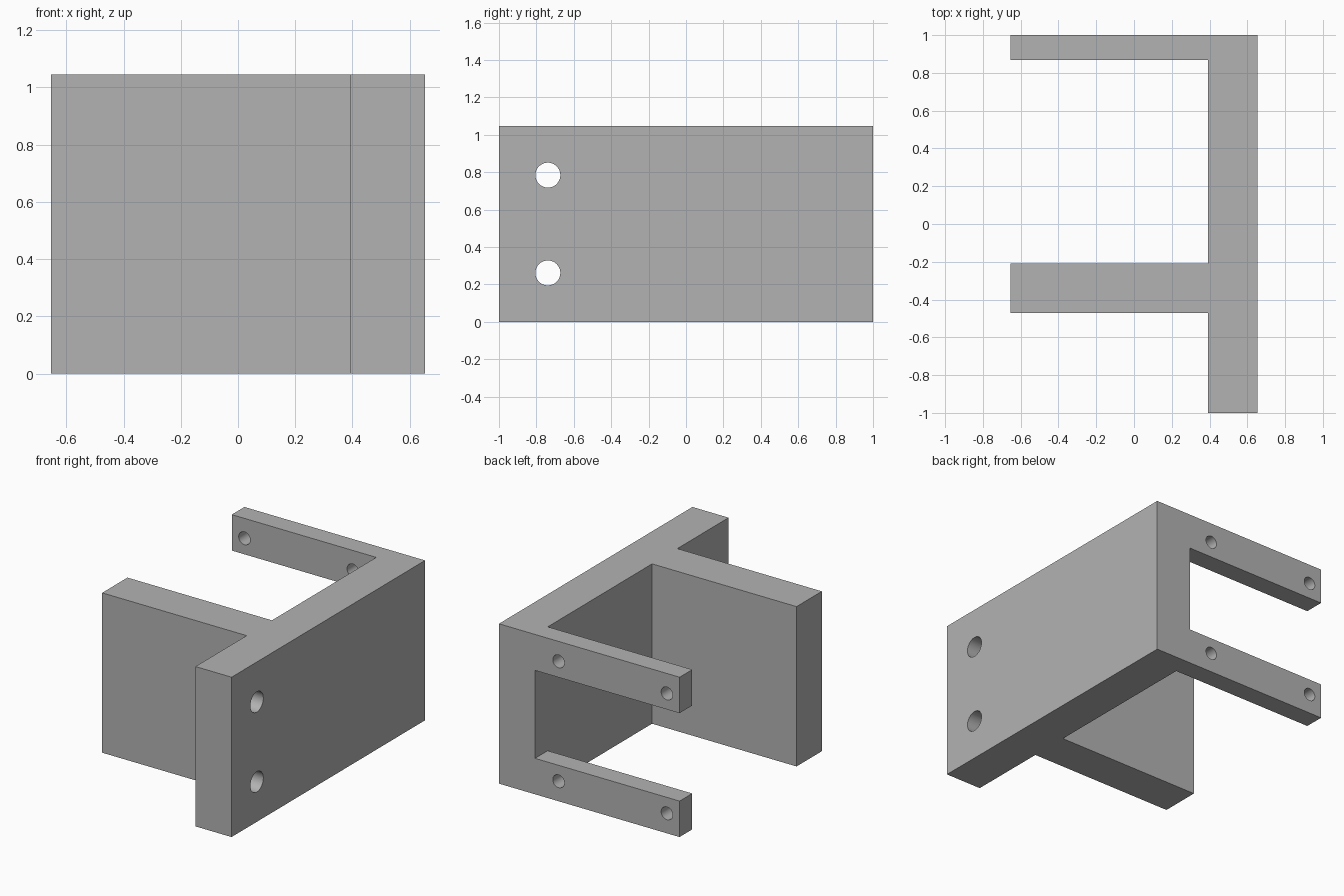
import bpy, bmesh
from math import radians, pi
from mathutils import Matrix, Vector

cube = bpy.data.objects.get("Cube")
if cube:
    bpy.data.objects.remove(cube, do_unlink=True)

U = 2 / 76.5                      # one design unit
W, D, H = 50 * U, 76.5 * U, 40 * U
PLATE, ARM, PRONG = 10 * U, 5 * U, 9 * U
R, B = W / 2, D / 2               # outer right and back faces

grey = bpy.data.materials.new("plain grey")
grey.use_nodes = True
colour = (0.45, 0.45, 0.45, 1)
grey.diffuse_color = colour
grey.node_tree.nodes["Principled BSDF"].inputs["Base Color"].default_value = colour


def add_object(name, bm):
    bmesh.ops.recalc_face_normals(bm, faces=bm.faces)
    mesh = bpy.data.meshes.new(name)
    bm.to_mesh(mesh)
    bm.free()
    mesh.materials.append(grey)
    obj = bpy.data.objects.new(name, mesh)
    bpy.context.collection.objects.link(obj)
    return obj


def box(name, lo, hi):
    lo, hi = Vector(lo), Vector(hi)
    bm = bmesh.new()
    bmesh.ops.create_cube(bm, size=1, matrix=Matrix.Translation((lo + hi) / 2)
                          @ Matrix.Diagonal((*(hi - lo), 1)))
    return add_object(name, bm)


def drill(name, centre, radius, axis):
    bm = bmesh.new()
    bmesh.ops.create_cone(bm, cap_ends=True, segments=48, radius1=radius, radius2=radius,
                          depth=0.6, matrix=Matrix.Translation(centre)
                          @ Matrix.Rotation(pi / 2, 4, axis))
    return add_object(name, bm)


# Bracket: side plate, middle rib and back arm as one extruded plan
inner = R - PLATE
rib_front, rib_back = -18 * U, -8 * U
plan = [(R, -B), (R, B), (-R, B), (-R, B - ARM), (inner, B - ARM), (inner, rib_back),
        (-R, rib_back), (-R, rib_front), (inner, rib_front), (inner, -B)]
bm = bmesh.new()
face = bm.faces.new([bm.verts.new((x, y, 0)) for x, y in plan])
top = bmesh.ops.extrude_face_region(bm, geom=[face])["geom"]
bmesh.ops.translate(bm, vec=(0, 0, H), verts=[v for v in top if isinstance(v, bmesh.types.BMVert)])
bracket = add_object("bracket", bm)

# Slot that splits the back arm into two prongs
cutters = [box("slot_cutter", (-R - 0.1, B - ARM - 0.1, PRONG), (inner, B + 0.1, H - PRONG))]

# Plate holes and prong holes
for z in (10 * U, 30 * U):
    cutters.append(drill("plate_hole_cutter", (R - PLATE / 2, -B + 10 * U, z), 2.55 * U, 'Y'))
for z in (5 * U, H - 5 * U):
    for x in (R - 16.5 * U, R - 46.5 * U):
        cutters.append(drill("prong_hole_cutter", (x, B - ARM / 2, z), 1.6 * U, 'X'))

for cutter in cutters:
    cutter.hide_render = True
    cutter.hide_set(True)
    cut = bracket.modifiers.new(cutter.name, 'BOOLEAN')
    cut.operation, cut.solver, cut.object = 'DIFFERENCE', 'EXACT', cutter

# Bake the cuts, drop the cutters, keep hole walls smooth
bpy.context.view_layer.objects.active = bracket
bracket.select_set(True)
for cut in list(bracket.modifiers):
    bpy.ops.object.modifier_apply(modifier=cut.name)
for cutter in cutters:
    bpy.data.objects.remove(cutter, do_unlink=True)
bpy.ops.object.shade_smooth_by_angle(angle=radians(30))
